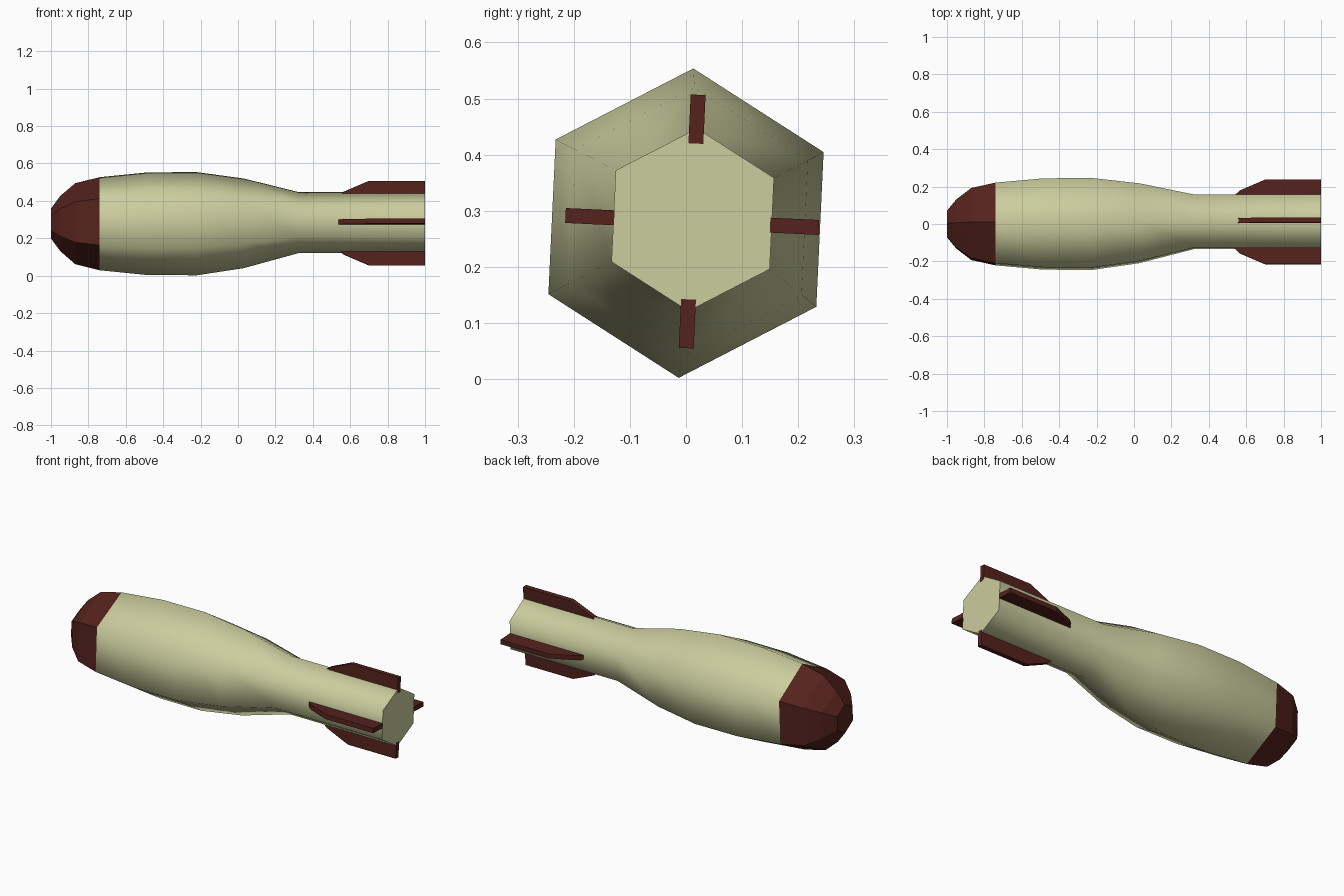
import bpy, bmesh
from math import cos, sin, radians

if "Cube" in bpy.data.objects:
    bpy.data.objects.remove(bpy.data.objects["Cube"])

TILT = -2.7   # slight roll of the whole model, degrees


def material(name, rgb):
    m = bpy.data.materials.new(name)
    m.diffuse_color = (*rgb, 1)
    m.use_nodes = True
    m.node_tree.nodes["Principled BSDF"].inputs["Base Color"].default_value = m.diffuse_color
    return m


cream = material("cream_paint", (0.60, 0.61, 0.34))
red = material("dark_red_paint", (0.09, 0.016, 0.012))


def finish(name, bm, mat):
    bmesh.ops.recalc_face_normals(bm, faces=bm.faces)
    mesh = bpy.data.meshes.new(name)
    bm.to_mesh(mesh)
    bm.free()
    mesh.materials.append(mat)
    ob = bpy.data.objects.new(name, mesh)
    bpy.context.collection.objects.link(ob)
    return ob


def hex_loft(name, sections, mat, cap_first=False, cap_last=False, smooth=False):
    """Loft hexagons along x; each section is (x, radius, centre y, centre z)."""
    bm = bmesh.new()
    rings = []
    for x, r, cy, cz in sections:
        angles = [radians(90 + TILT + 60 * i) for i in range(6)]
        rings.append([bm.verts.new((x, cy + r * cos(a), cz + r * sin(a))) for a in angles])
    for a, b in zip(rings, rings[1:]):
        for i in range(6):
            j = (i + 1) % 6
            bm.faces.new((a[i], a[j], b[j], b[i])).smooth = smooth
    # end caps stay flat, with a sharp rim
    for use, ring in ((cap_first, rings[0]), (cap_last, rings[-1])):
        if use:
            cap = bm.faces.new(ring)
            for e in cap.edges:
                e.smooth = False
    return finish(name, bm, mat)


# Faceted nose cap
hex_loft("nose_cap", [(-1.0, 0.08, 0, 0.279), (-0.95, 0.148, 0, 0.279),
                      (-0.87, 0.217, 0, 0.278), (-0.74, 0.249, 0, 0.278)],
         red, cap_first=True)

# Smooth hexagonal body narrowing to the tail tube
hex_loft("body", [(-0.74, 0.249, 0, 0.278), (-0.48, 0.275, 0, 0.278),
                  (-0.22, 0.276, 0, 0.278), (0.03, 0.24, 0.004, 0.28),
                  (0.325, 0.163, 0.012, 0.284), (0.999, 0.163, 0.012, 0.284)],
         cream, cap_last=True, smooth=True)

# Four tail fins around the tube: profile is (x, distance from axis)
FIN = [(0.535, 0.139), (0.565, 0.168), (0.70, 0.226), (1.0, 0.226), (1.0, 0.139)]
HALF = 0.0133
for k, side in enumerate(("left", "top", "right", "bottom")):
    a = radians(180 - 90 * k + TILT)
    bm = bmesh.new()
    sides = [[bm.verts.new((x, 0.011 + r * cos(a) - t * sin(a), 0.281 + r * sin(a) + t * cos(a)))
              for x, r in FIN] for t in (-HALF, HALF)]
    for s in sides:
        bm.faces.new(s)
    for i in range(len(FIN)):
        j = (i + 1) % len(FIN)
        bm.faces.new((sides[0][i], sides[0][j], sides[1][j], sides[1][i]))
    finish("tail_fin_" + side, bm, red)
